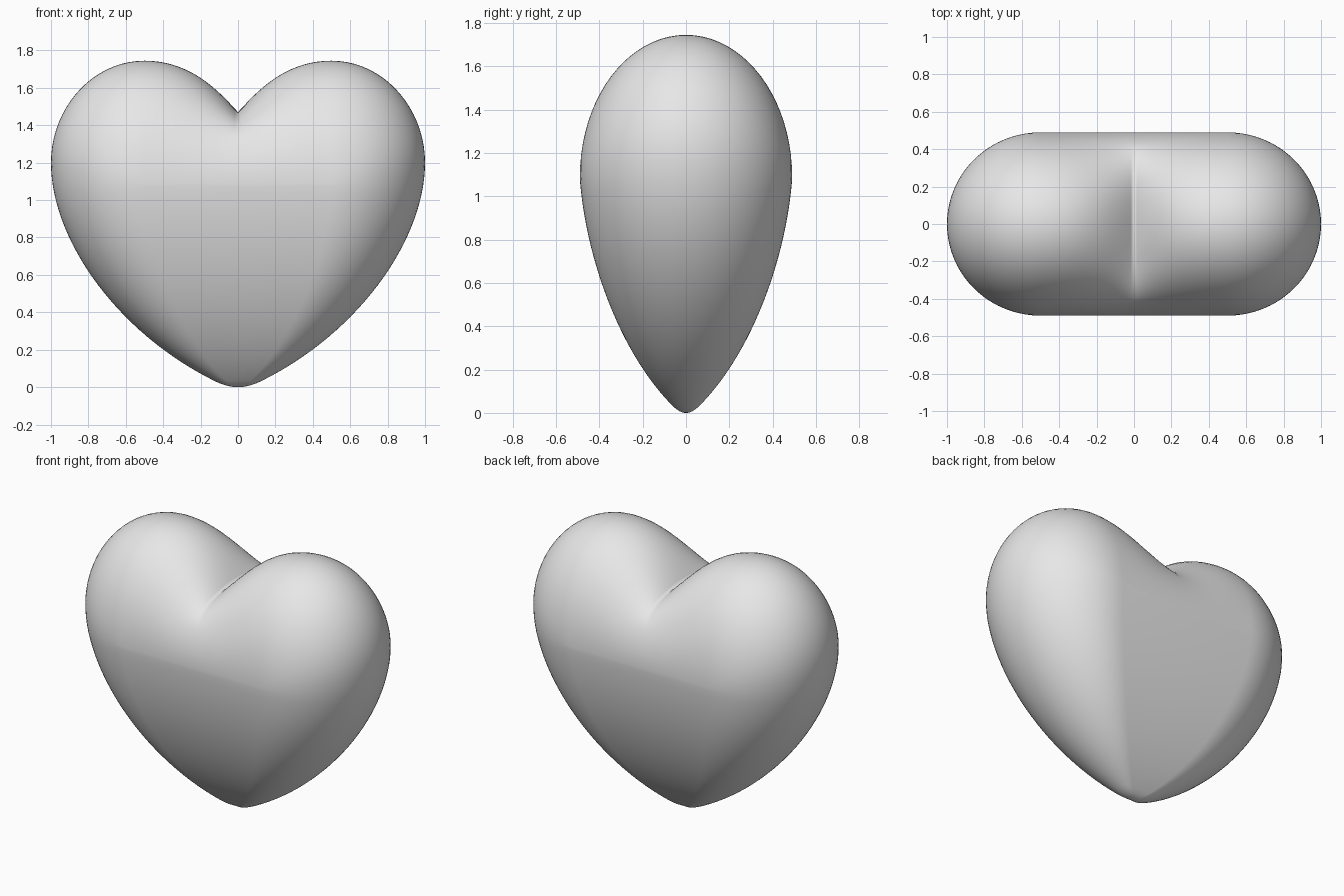
import bpy, bmesh
from math import sin, cos, pi
from mathutils import Vector
from mathutils.geometry import interpolate_bezier

cube = bpy.data.objects.get("Cube")
if cube:
    bpy.data.objects.remove(cube)

WAIST = 1.09        # height of the fullest section
LOBE_X = 0.5        # lobe axis
LOBE_TOP = 1.745
DEPTH = 0.49        # half thickness
TAPER = 0.495       # half thickness over half width, below the waist
ROWS = 20

# Right half of the outline (x, z) as Bezier segments, from cleft to tip
SEGMENTS = [
    ((0, 1.47), (0.10, 1.58), (0.25, LOBE_TOP), (LOBE_X, LOBE_TOP), 20),
    ((LOBE_X, LOBE_TOP), (0.78, LOBE_TOP), (1, 1.49), (1, 1.2), 20),
    ((1, 1.2), (1, 0.8), (0.66, 0.3), (0.13, 0.035), 30),
    ((0.13, 0.035), (0.08, 0.01), (0.04, 0), (0, 0), 8),
]


def half_outline():
    points = []
    for a, b, c, d, count in SEGMENTS:
        points += [Vector(p) for p in interpolate_bezier(
            Vector(a), Vector(b), Vector(c), Vector(d), count)][:-1]
    return points + [Vector((0, 0))]


def spine(p):
    """Point of full thickness behind an outline point, and that thickness."""
    if p.y < WAIST:
        depth = min(DEPTH, TAPER * p.x)
        return Vector((p.x - depth, p.y)), depth
    return Vector((min(p.x, LOBE_X), WAIST)), DEPTH


def softened(p):
    """Outline point with the cleft rounded into a shallow valley."""
    if p.y > WAIST and p.x < LOBE_X:
        return Vector((p.x, LOBE_TOP - 0.08 * (1 + cos(pi * p.x / LOBE_X))))
    return p


# Rounded border of one quarter: from the rim over to the spine
outline = half_outline()
bm = bmesh.new()
strips = []
for p in outline:
    core, depth = spine(p)
    strip = []
    for k in range(ROWS + 1):
        phi = k / ROWS * pi / 2
        edge = p.lerp(softened(p), min(1, 2 * (1 - cos(phi))))
        q = core + (edge - core) * cos(phi)
        strip.append(bm.verts.new((q.x, -depth * sin(phi), q.y)))
    strips.append(strip)
for a, b in zip(strips, strips[1:]):
    for k in range(ROWS):
        bm.faces.new((a[k], a[k + 1], b[k + 1], b[k]))

# Broad front between the spines, up to the waist
lower = [s[-1] for s, p in zip(strips, outline) if p.y < WAIST]
upper = [s[-1] for s, p in zip(strips, outline) if p.x <= LOBE_X and p.y > WAIST]
middle = [bm.verts.new((0, v.co.y, v.co.z)) for v in lower]
bm.faces.new(upper + [lower[0], middle[0]])
for i in range(len(lower) - 1):
    bm.faces.new((middle[i], lower[i], lower[i + 1], middle[i + 1]))

bmesh.ops.remove_doubles(bm, verts=bm.verts[:], dist=0.0002)
bmesh.ops.recalc_face_normals(bm, faces=bm.faces[:])
for f in bm.faces:
    f.smooth = True

mesh = bpy.data.meshes.new("heart_body")
bm.to_mesh(mesh)
bm.free()
heart = bpy.data.objects.new("heart_body", mesh)
bpy.context.collection.objects.link(heart)

# Left and back by mirroring
mirror = heart.modifiers.new("mirror", "MIRROR")
mirror.use_axis = (True, True, False)
mirror.merge_threshold = 0.0005

# Plain light grey finish
grey = bpy.data.materials.new("light_grey")
grey.use_nodes = True
colour = (0.8, 0.8, 0.8, 1)
grey.diffuse_color = colour
grey.node_tree.nodes["Principled BSDF"].inputs["Base Color"].default_value = colour
mesh.materials.append(grey)
